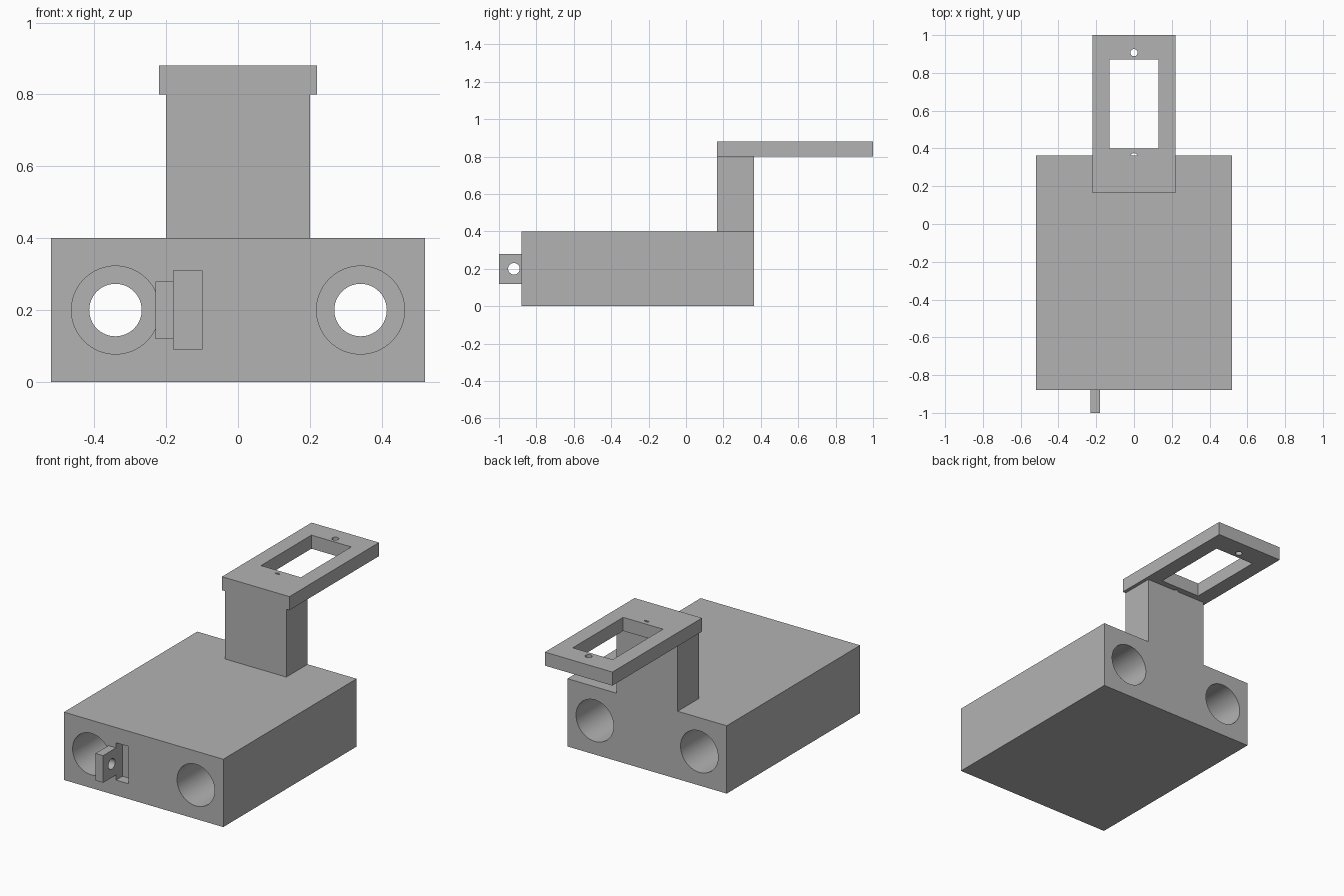
import bpy, bmesh, math
from mathutils import Matrix, Vector

if "Cube" in bpy.data.objects:
    bpy.data.objects.remove(bpy.data.objects["Cube"])

grey = bpy.data.materials.new("plain_grey")
grey.use_nodes = True
grey.diffuse_color = (0.45, 0.45, 0.45, 1)
grey.node_tree.nodes["Principled BSDF"].inputs["Base Color"].default_value = grey.diffuse_color


def add_object(name, bm):
    mesh = bpy.data.meshes.new(name)
    bm.to_mesh(mesh)
    bm.free()
    mesh.materials.append(grey)
    obj = bpy.data.objects.new(name, mesh)
    bpy.context.collection.objects.link(obj)
    return obj


def box(name, x, y, z):
    """Box from (low, high) ranges on each axis."""
    bm = bmesh.new()
    size = Vector([r[1] - r[0] for r in (x, y, z)])
    centre = Vector([(r[0] + r[1]) / 2 for r in (x, y, z)])
    bmesh.ops.create_cube(bm, size=1, matrix=Matrix.Translation(centre) @ Matrix.Diagonal(size).to_4x4())
    return add_object(name, bm)


def rod(name, centre, radius, length, axis, sides=64):
    """Cylinder along the given axis."""
    bm = bmesh.new()
    turn = Vector(axis).to_track_quat('Z', 'Y').to_matrix().to_4x4()
    bmesh.ops.create_cone(bm, cap_ends=True, segments=sides, radius1=radius, radius2=radius,
                          depth=length, matrix=Matrix.Translation(centre) @ turn)
    return add_object(name, bm)


def carve(obj, cutters):
    """Subtract the cutters, keep the result and drop the helpers."""
    for cutter in cutters:
        cutter.hide_render = True
        mod = obj.modifiers.new("cut", 'BOOLEAN')
        mod.operation, mod.solver, mod.object = 'DIFFERENCE', 'EXACT', cutter
    bpy.context.view_layer.update()
    result = obj.evaluated_get(bpy.context.evaluated_depsgraph_get())
    mesh = bpy.data.meshes.new_from_object(result)
    obj.modifiers.clear()
    obj.data = mesh
    for cutter in cutters:
        bpy.data.objects.remove(cutter)
    bpy.ops.object.select_all(action='DESELECT')
    obj.select_set(True)
    bpy.context.view_layer.objects.active = obj
    bpy.ops.object.shade_smooth_by_angle(angle=math.radians(30))


FRONT, BACK, TOP = -0.88, 0.363, 0.4
ALONG_Y, ALONG_X, ALONG_Z = (0, 1, 0), (1, 0, 0), (0, 0, 1)

# Carriage block: two stepped bores and a shallow slot in the front
block = box("carriage_block", (-0.52, 0.52), (FRONT, BACK), (0, TOP))
cutters = [box("slot_cutter", (-0.18, -0.10), (FRONT - 0.1, FRONT + 0.06), (0.09, 0.31))]
for x in (-0.341, 0.341):
    cutters.append(rod("bore_cutter", (x, 0, 0.2), 0.073, 3, ALONG_Y))
    for end in (FRONT, BACK):
        cutters.append(rod("bearing_cutter", (x, end, 0.2), 0.1225, 0.8, ALONG_Y))
carve(block, cutters)

# Front tab with a cross hole
tab = box("front_tab", (-0.23, -0.18), (-1, FRONT), (0.12, 0.28))
carve(tab, [rod("tab_hole_cutter", (-0.2, -0.92, 0.2), 0.031, 0.3, ALONG_X, 32)])

# Upright post at the back
box("upright_post", (-0.2, 0.2), (0.165, BACK), (TOP, 0.8))

# Mounting plate with window and screw holes; the near hole is mostly closed by the post
plate = box("mounting_plate", (-0.22, 0.22), (0.165, 1), (0.8, 0.88))
near_hole = rod("near_hole_cutter", (0, 0.357, 0.84), 0.018, 0.3, ALONG_Z, 32)
carve(near_hole, [box("post_trim", (-0.2, 0.2), (0.165, BACK), (0.5, 1.2))])
carve(plate, [
    box("window_cutter", (-0.13, 0.13), (0.4, 0.87), (0.5, 1.2)),
    rod("far_hole_cutter", (0, 0.907, 0.84), 0.019, 0.3, ALONG_Z, 32),
    near_hole,
])
